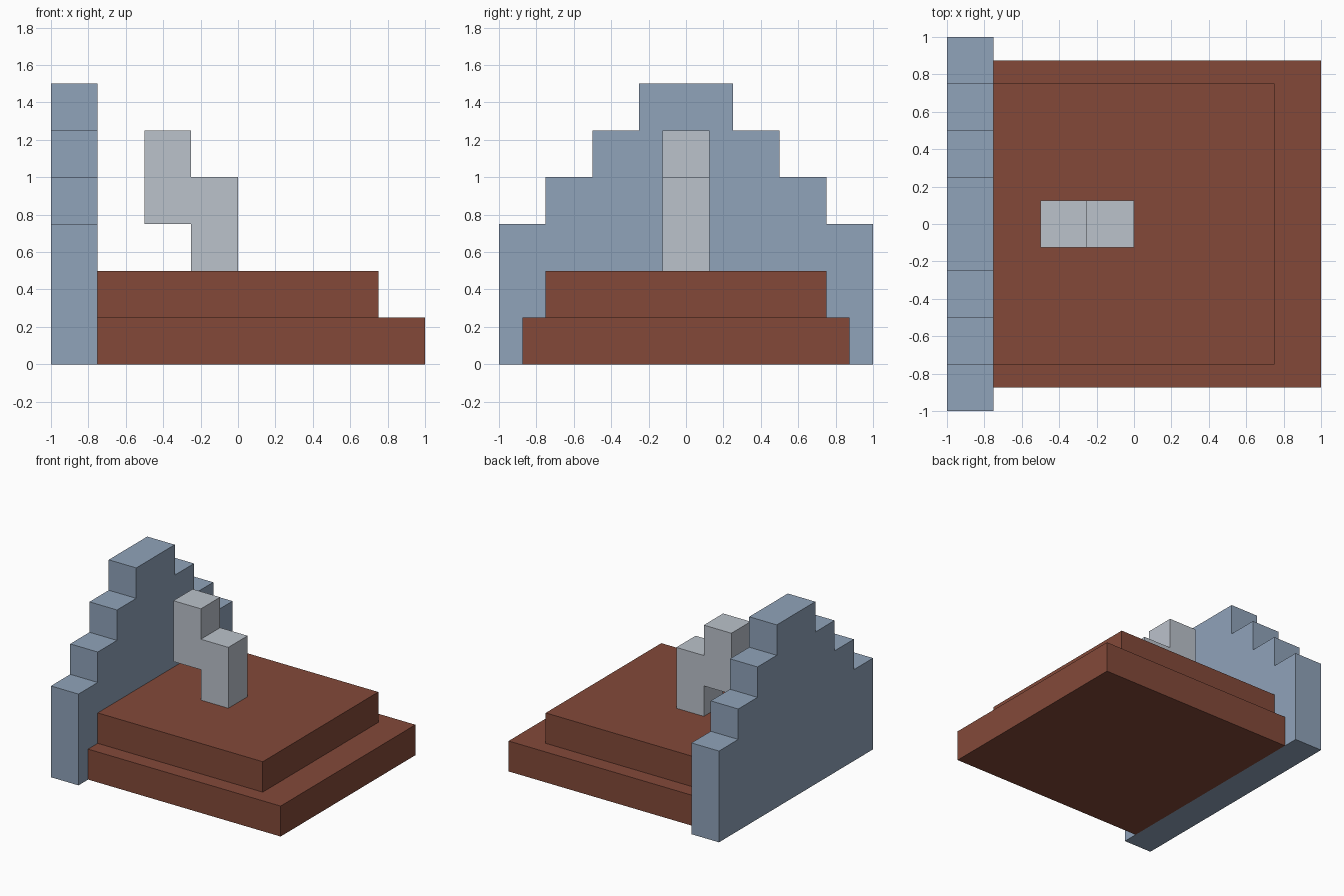
import bpy
import bmesh

if "Cube" in bpy.data.objects:
    bpy.data.objects.remove(bpy.data.objects["Cube"])


def linear(c):
    c /= 255
    return c / 12.92 if c <= 0.04045 else ((c + 0.055) / 1.055) ** 2.4


def material(name, rgb):
    m = bpy.data.materials.new(name)
    m.diffuse_color = (*[linear(c) for c in rgb], 1)
    m.use_nodes = True
    m.node_tree.nodes["Principled BSDF"].inputs["Base Color"].default_value = m.diffuse_color
    return m


def prism(name, outline, direction, mat):
    """Extrude a closed 3D outline along a direction."""
    bm = bmesh.new()
    face = bm.faces.new([bm.verts.new(p) for p in outline])
    ext = bmesh.ops.extrude_face_region(bm, geom=[face])
    moved = [g for g in ext["geom"] if isinstance(g, bmesh.types.BMVert)]
    bmesh.ops.translate(bm, verts=moved, vec=direction)
    bmesh.ops.recalc_face_normals(bm, faces=bm.faces)
    me = bpy.data.meshes.new(name)
    bm.to_mesh(me)
    bm.free()
    me.materials.append(mat)
    ob = bpy.data.objects.new(name, me)
    bpy.context.collection.objects.link(ob)
    return ob


def slab(name, x0, x1, half_y, z0, z1, mat):
    outline = [(x0, -half_y, z0), (x1, -half_y, z0), (x1, half_y, z0), (x0, half_y, z0)]
    return prism(name, outline, (0, 0, z1 - z0), mat)


blue = material("slate blue", (144, 163, 186))
brown = material("red brown", (131, 73, 57))
grey = material("light grey", (187, 194, 203))

# Stepped back wall: half the stair profile, mirrored in y
half = [(1, 0)]
for i in range(4):
    z = 0.75 + 0.25 * i
    half += [(1 - 0.25 * i, z), (0.75 - 0.25 * i, z)]
half.pop()  # the top step runs straight across
profile = half + [(-y, z) for y, z in reversed(half)]
prism("stepped_back_wall", [(-1, y, z) for y, z in profile], (0.25, 0, 0), blue)

# Two-tier base
slab("lower_base", -0.75, 1, 0.875, 0, 0.25, brown)
slab("upper_base", -0.75, 0.75, 0.75, 0.25, 0.5, brown)

# Zigzag lever standing on the base
zigzag = [(-0.25, 0.5), (0, 0.5), (0, 1), (-0.25, 1),
          (-0.25, 1.25), (-0.5, 1.25), (-0.5, 0.75), (-0.25, 0.75)]
prism("zigzag_lever", [(x, -0.125, z) for x, z in zigzag], (0, 0.25, 0), grey)
